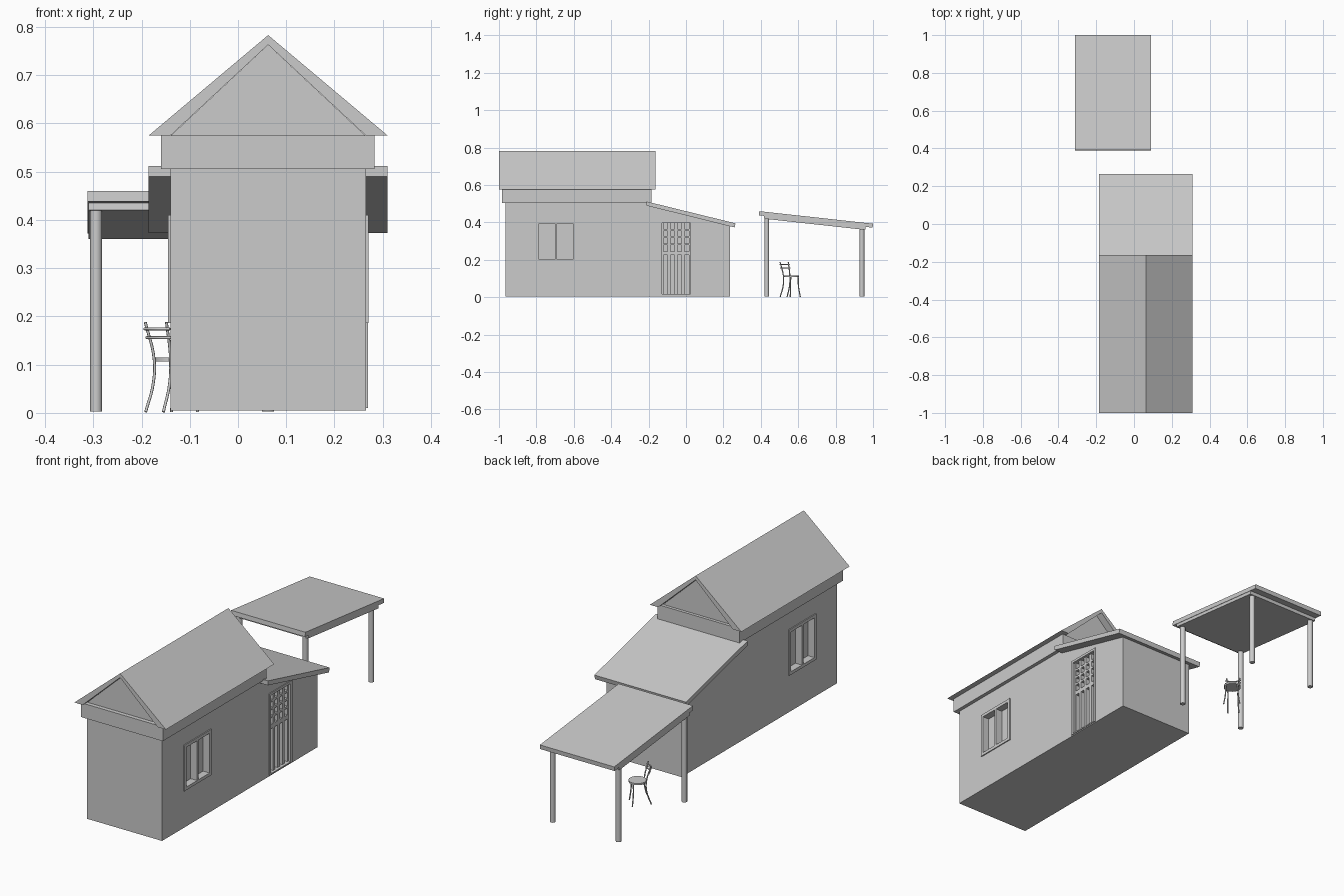
import bpy, bmesh, math
from mathutils import Matrix, Vector

cube = bpy.data.objects.get("Cube")
if cube:
    bpy.data.objects.remove(cube, do_unlink=True)

grey = bpy.data.materials.new("light_grey")
grey.use_nodes = True
grey.diffuse_color = (0.6, 0.6, 0.6, 1)
grey.node_tree.nodes["Principled BSDF"].inputs["Base Color"].default_value = (0.6, 0.6, 0.6, 1)

LEFT, RIGHT, MID = 0.265, -0.14, 0.0625   # side walls and ridge line in x


def finish(name, bm, smooth=False):
    bmesh.ops.recalc_face_normals(bm, faces=bm.faces)
    mesh = bpy.data.meshes.new(name)
    bm.to_mesh(mesh)
    bm.free()
    mesh.materials.append(grey)
    obj = bpy.data.objects.new(name, mesh)
    bpy.context.collection.objects.link(obj)
    if smooth:
        bpy.ops.object.select_all(action='DESELECT')
        obj.select_set(True)
        bpy.context.view_layer.objects.active = obj
        bpy.ops.object.shade_smooth_by_angle()
    return obj


def add_box(bm, x, y, z):
    size = Matrix.Diagonal((x[1] - x[0], y[1] - y[0], z[1] - z[0], 1))
    centre = Matrix.Translation((sum(x) / 2, sum(y) / 2, sum(z) / 2))
    bmesh.ops.create_cube(bm, size=1, matrix=centre @ size)


def boxes(name, items):
    bm = bmesh.new()
    for item in items:
        add_box(bm, *item)
    return finish(name, bm)


def prism(name, profile, axis, start, end):
    """Extrude a 2D profile (other axis, z) along x or y."""
    bm = bmesh.new()
    place = (lambda a, b: (start, a, b)) if axis == 'x' else (lambda a, b: (a, start, b))
    face = bm.faces.new([bm.verts.new(place(a, b)) for a, b in profile])
    new = bmesh.ops.extrude_face_region(bm, geom=[face])["geom"]
    move = Vector((end - start, 0, 0)) if axis == 'x' else Vector((0, end - start, 0))
    bmesh.ops.translate(bm, vec=move, verts=[v for v in new if isinstance(v, bmesh.types.BMVert)])
    return finish(name, bm)


def cut(target, cutter):
    mod = target.modifiers.new("opening", 'BOOLEAN')
    mod.operation = 'DIFFERENCE'
    mod.solver = 'EXACT'
    mod.object = cutter
    bpy.context.view_layer.objects.active = target
    bpy.ops.object.modifier_apply(modifier=mod.name)
    bpy.data.objects.remove(cutter, do_unlink=True)


# House walls with the sloping rear part
walls = prism("house_walls", [(-0.965, 0.005), (0.235, 0.005), (0.235, 0.383),
                              (-0.2, 0.495), (-0.2, 0.506), (-0.965, 0.506)], 'x', RIGHT, LEFT)

# Windows on both side walls: recess, frame and centre bar
WY, WZ = (-0.80, -0.59), (0.186, 0.41)
RIM, DEPTH, PROUD = 0.015, 0.03, 0.005
for side, wall, out in (("left", LEFT, 1), ("right", RIGHT, -1)):
    reach = sorted((wall - out * DEPTH, wall + out * PROUD))
    inner_y, inner_z = (WY[0] + RIM, WY[1] - RIM), (WZ[0] + RIM, WZ[1] - RIM)
    cutter = boxes("window_cutter", [(sorted((wall - out * DEPTH, wall + out * 0.05)), inner_y, inner_z)])
    cutter.hide_render = True
    cut(walls, cutter)
    mid = sum(WY) / 2
    boxes(side + "_window_frame", [
        (reach, (WY[0], inner_y[0]), WZ), (reach, (inner_y[1], WY[1]), WZ),
        (reach, inner_y, (WZ[0], inner_z[0])), (reach, inner_y, (inner_z[1], WZ[1])),
        (reach, (mid - 0.006, mid + 0.006), inner_z)])

# Door on the left wall: recess, surround and glazed leaf
DY, DZ = (-0.14, 0.035), (0.01, 0.41)
door_cutter = boxes("door_cutter", [((LEFT - DEPTH, LEFT + 0.05), DY, DZ)])
door_cutter.hide_render = True
cut(walls, door_cutter)
reach = (LEFT - DEPTH, LEFT + 0.004)
boxes("door_surround", [
    (reach, (DY[0], DY[0] + 0.012), DZ), (reach, (DY[1] - 0.012, DY[1]), DZ),
    (reach, DY, (DZ[1] - 0.012, DZ[1])), (reach, DY, (DZ[0], DZ[0] + 0.006))])
leaf = (LEFT - DEPTH, LEFT - 0.008)
leaf_y = (DY[0] + 0.012, DY[1] - 0.012)
parts = [(leaf, leaf_y, (0.225, 0.245))]
span = leaf_y[1] - leaf_y[0]
for i in range(5):
    y = leaf_y[0] + span * i / 4
    parts.append((leaf, (max(y - 0.008, leaf_y[0]), min(y + 0.008, leaf_y[1])), (0.016, 0.398)))
for i in range(1, 4):
    z = 0.245 + 0.153 * i / 4
    parts.append((leaf, leaf_y, (z - 0.005, z + 0.005)))
boxes("door_leaf", parts)

# Overhanging band, gable walls and main roof
boxes("eaves_band", [((-0.16, 0.283), (-0.985, -0.185), (0.505, 0.575))])
prism("gable_walls", [(RIGHT, 0.574), (LEFT, 0.574), (MID, 0.763)], 'y', -0.965, -0.2)
prism("main_roof", [(-0.185, 0.575), (MID, 0.783), (0.31, 0.575),
                    (LEFT, 0.575), (MID, 0.763), (RIGHT, 0.575)], 'y', -1.0, -0.163)

# Rear lean-to roof
prism("rear_roof", [(-0.212, 0.512), (0.265, 0.395), (0.26, 0.373), (-0.212, 0.49)], 'x', -0.185, 0.31)

# Canopy: upper sheet, lower deck and four posts
prism("canopy_sheet", [(0.392, 0.46), (1.0, 0.393), (0.998, 0.372), (0.39, 0.438)], 'x', -0.312, 0.09)
prism("canopy_deck", [(0.418, 0.436), (0.96, 0.377), (0.958, 0.36), (0.416, 0.42)], 'x', -0.31, 0.088)
bm = bmesh.new()
for x in (-0.294, MID):
    for y, top in ((0.432, 0.425), (0.941, 0.37)):
        bmesh.ops.create_cone(bm, cap_ends=True, segments=20, radius1=0.0125, radius2=0.0125,
                              depth=top - 0.003, matrix=Matrix.Translation((x, y, (top + 0.003) / 2)))
finish("canopy_posts", bm, smooth=True)

# Chair, facing away from the house corner
CHAIR = Matrix.Translation((-0.132, 0.563, 0)) @ Matrix.Rotation(math.radians(45), 4, 'Z')


def rod(name, points, radius):
    curve = bpy.data.curves.new(name, 'CURVE')
    curve.dimensions = '3D'
    curve.bevel_depth = radius
    curve.bevel_resolution = 2
    curve.resolution_u = 6
    curve.use_fill_caps = True
    spline = curve.splines.new('BEZIER')
    spline.bezier_points.add(len(points) - 1)
    for bp, co in zip(spline.bezier_points, points):
        bp.co = co
        bp.handle_left_type = bp.handle_right_type = 'AUTO'
    curve.materials.append(grey)
    obj = bpy.data.objects.new(name, curve)
    obj.matrix_world = CHAIR
    bpy.context.collection.objects.link(obj)


bm = bmesh.new()
bmesh.ops.create_cone(bm, cap_ends=True, segments=32, radius1=0.04, radius2=0.04, depth=0.008,
                      matrix=CHAIR @ Matrix.Translation((0, 0, 0.111)))
finish("chair_seat", bm, smooth=True)
for side, s in (("left", 1), ("right", -1)):
    rod("chair_back_leg_" + side, [(-0.058, s * 0.026, 0.002), (-0.038, s * 0.024, 0.06),
                                   (-0.035, s * 0.024, 0.11), (-0.054, s * 0.031, 0.188)], 0.003)
    rod("chair_front_leg_" + side, [(0.03, s * 0.038, 0.002), (0.024, s * 0.03, 0.06),
                                    (0.024, s * 0.028, 0.11)], 0.003)
for name, x, z in (("upper", -0.052, 0.174), ("lower", -0.046, 0.156)):
    rod("chair_" + name + "_rail", [(x + 0.002, -0.037, z), (x - 0.01, 0, z), (x + 0.002, 0.037, z)], 0.003)
